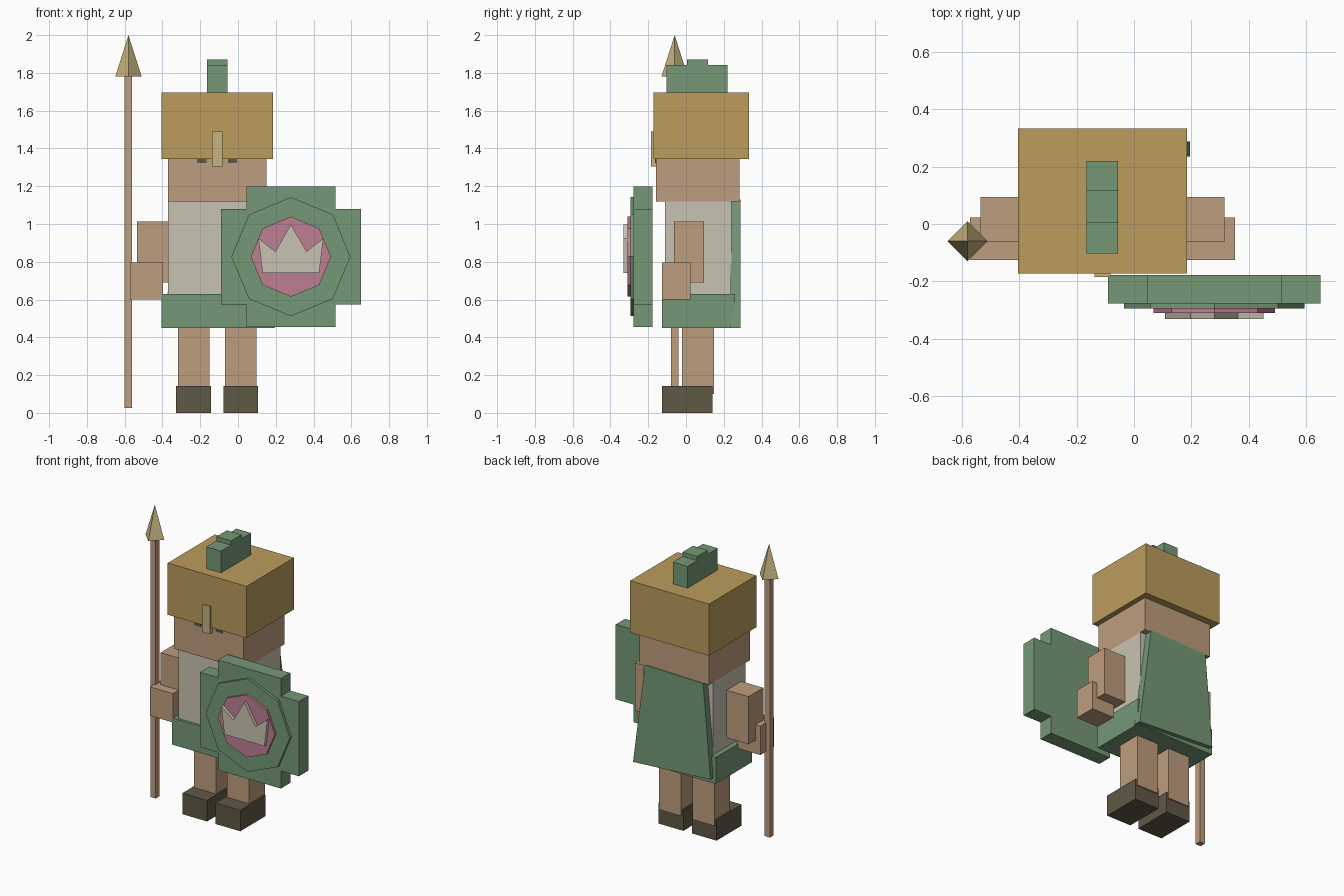
import bpy
import bmesh
import math

default_cube = bpy.data.objects.get("Cube")
if default_cube:
    bpy.data.objects.remove(default_cube, do_unlink=True)

BODY_X = -0.11  # centre line of the figure


def make_material(name, red, green, blue):
    """Flat colour given as 8-bit display values, stored as linear."""
    def linear(value):
        c = value / 255
        return c / 12.92 if c <= 0.04045 else ((c + 0.055) / 1.055) ** 2.4

    colour = (linear(red), linear(green), linear(blue), 1)
    material = bpy.data.materials.new(name)
    material.use_nodes = True
    material.diffuse_color = colour
    shader = material.node_tree.nodes["Principled BSDF"]
    shader.inputs["Base Color"].default_value = colour
    shader.inputs["Roughness"].default_value = 0.9
    return material


skin = make_material("tan skin", 190, 157, 125)
gold = make_material("helmet gold", 187, 156, 93)
pale_gold = make_material("pale gold", 200, 180, 126)
green = make_material("cloth green", 117, 152, 118)
cream = make_material("cream", 201, 196, 177)
pink = make_material("rose pink", 190, 126, 147)
dark = make_material("dark brown", 95, 88, 69)


def finish(bm, name, material):
    bmesh.ops.recalc_face_normals(bm, faces=bm.faces)
    mesh = bpy.data.meshes.new(name)
    bm.to_mesh(mesh)
    bm.free()
    mesh.materials.append(material)
    obj = bpy.data.objects.new(name, mesh)
    bpy.context.scene.collection.objects.link(obj)
    return obj


def box(name, material, x, y, z):
    """Box from (low, high) ranges on each axis."""
    bm = bmesh.new()
    bmesh.ops.create_cube(bm, size=1)
    for vert in bm.verts:
        vert.co = [sum(r) / 2 + (r[1] - r[0]) * c
                   for r, c in zip((x, y, z), vert.co)]
    return finish(bm, name, material)


def box_pair(name, material, inner, outer, y, z):
    """Mirrored boxes, at distances inner to outer from the body centre."""
    box("left_" + name, material, (BODY_X + inner, BODY_X + outer), y, z)
    box("right_" + name, material, (BODY_X - outer, BODY_X - inner), y, z)


def slab(name, material, outline, y):
    """Outline of (x, z) points extruded between two y values."""
    bm = bmesh.new()
    face = bm.faces.new([bm.verts.new((px, y[0], pz)) for px, pz in outline])
    moved = bmesh.ops.extrude_face_region(bm, geom=[face])["geom"]
    for item in moved:
        if isinstance(item, bmesh.types.BMVert):
            item.co.y = y[1]
    return finish(bm, name, material)


def centred_box(name, material, half_width, y, z):
    return box(name, material, (BODY_X - half_width, BODY_X + half_width), y, z)


# Head and body
centred_box("head", skin, 0.26, (-0.158, 0.284), (1.12, 1.4))
centred_box("torso", cream, 0.26, (-0.11, 0.24), (0.6, 1.12))
centred_box("skirt", green, 0.295, (-0.127, 0.26), (0.45, 0.63))
box_pair("eye", dark, 0.057, 0.106, (-0.163, -0.156), (1.322, 1.36))

# Helmet with stepped crest and nose guard
centred_box("helmet", gold, 0.295, (-0.173, 0.333), (1.345, 1.695))
centred_box("nose_guard", pale_gold, 0.028, (-0.184, -0.155), (1.305, 1.49))
centred_box("crest_front", green, 0.055, (-0.103, 0.004), (1.69, 1.842))
centred_box("crest_middle", green, 0.055, (0.004, 0.116), (1.69, 1.87))
centred_box("crest_back", green, 0.055, (0.116, 0.219), (1.69, 1.842))

# Limbs
box_pair("leg", skin, 0.042, 0.207, (-0.02, 0.148), (0.1, 0.46))
box_pair("shoe", dark, 0.032, 0.217, (-0.128, 0.14), (0, 0.142))
box_pair("upper_arm", skin, 0.26, 0.425, (-0.063, 0.094), (0.69, 1.012))
box_pair("forearm", skin, 0.288, 0.462, (-0.126, 0.023), (0.6, 0.795))

# Cape widening towards the hem, hanging slightly askew
slab("cape", green,
     [(0.105, 1.13), (-0.33, 1.12), (-0.385, 0.485), (0.195, 0.45)],
     (0.236, 0.288))

# Spear with a four-sided point
SPEAR_X, SPEAR_Y = -0.58, -0.06
box("spear_shaft", skin, (SPEAR_X - 0.02, SPEAR_X + 0.02),
    (SPEAR_Y - 0.02, SPEAR_Y + 0.02), (0.025, 1.79))
bm = bmesh.new()
base = [bm.verts.new((SPEAR_X + 0.07 * math.cos(i * math.pi / 2),
                      SPEAR_Y + 0.07 * math.sin(i * math.pi / 2), 1.78))
        for i in range(4)]
tip = bm.verts.new((SPEAR_X, SPEAR_Y, 2))
bm.faces.new(base)
for i in range(4):
    bm.faces.new((base[i - 1], base[i], tip))
finish(bm, "spear_point", pale_gold)

# Shield: notched plate, two raised octagons and a crown-shaped emblem
SHIELD_X, SHIELD_Z = 0.28, 0.827
LONG_X, SHORT_X, LONG_Z, SHORT_Z = 0.37, 0.235, 0.372, 0.253
corner = [(LONG_X, SHORT_Z), (SHORT_X, SHORT_Z), (SHORT_X, LONG_Z)]
half = corner + [(-px, pz) for px, pz in reversed(corner)]
plate = half + [(-px, -pz) for px, pz in half]
slab("shield_plate", green,
     [(SHIELD_X + px, SHIELD_Z + pz) for px, pz in plate], (-0.277, -0.177))


def octagon(radius):
    return [(SHIELD_X + radius * math.sin(i * math.pi / 4),
             SHIELD_Z + radius * math.cos(i * math.pi / 4)) for i in range(8)]


slab("shield_boss", green, octagon(0.315), (-0.295, -0.27))
slab("shield_centre", pink, octagon(0.212), (-0.31, -0.29))

crown = [(0.15, -0.087), (0.172, 0.098), (0.083, 0.027)]
crown_outline = crown + [(0, 0.17)] + [(-px, pz) for px, pz in reversed(crown)]
slab("shield_emblem", cream,
     [(SHIELD_X + px, SHIELD_Z + pz) for px, pz in crown_outline],
     (-0.332, -0.3))
